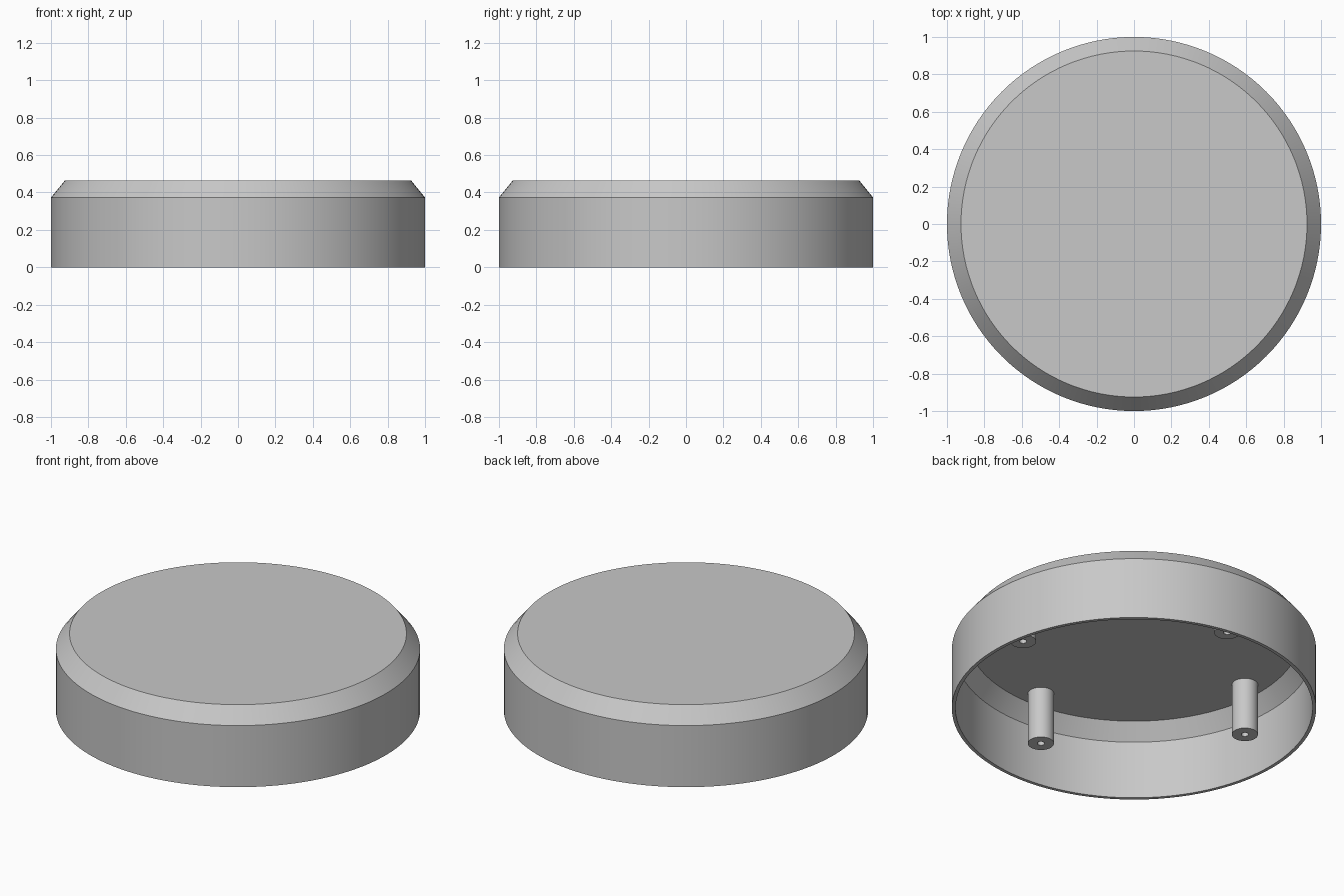
import bpy, bmesh, math
from mathutils import Vector

default_cube = bpy.data.objects.get("Cube")
if default_cube:
    bpy.data.objects.remove(default_cube, do_unlink=True)

# One plain grey for the whole model
grey = bpy.data.materials.new("plain_grey")
grey.use_nodes = True
colour = (0.58, 0.58, 0.58, 1)
grey.diffuse_color = colour
grey.node_tree.nodes["Principled BSDF"].inputs["Base Color"].default_value = colour


def lathe(name, profile, steps, location=(0, 0, 0)):
    """Revolve a list of (radius, height) points around the z axis."""
    bm = bmesh.new()
    verts = [bm.verts.new((r, 0, z)) for r, z in profile]
    edges = [bm.edges.new(pair) for pair in zip(verts, verts[1:])]
    bmesh.ops.spin(bm, geom=verts + edges, cent=(0, 0, 0), axis=(0, 0, 1),
                   angle=math.tau, steps=steps)
    bmesh.ops.remove_doubles(bm, verts=bm.verts, dist=0.0002)
    bmesh.ops.recalc_face_normals(bm, faces=bm.faces)
    mesh = bpy.data.meshes.new(name)
    bm.to_mesh(mesh)
    bm.free()
    mesh.materials.append(grey)
    obj = bpy.data.objects.new(name, mesh)
    obj.location = location
    bpy.context.collection.objects.link(obj)
    bpy.ops.object.select_all(action="DESELECT")
    obj.select_set(True)
    bpy.context.view_layer.objects.active = obj
    bpy.ops.object.shade_smooth_by_angle(angle=math.radians(30))
    return obj


# Hollow cap: chamfered outside, thin wall, open underneath
ceiling = 0.445
lathe("cap_shell", [(0, 0.465), (0.925, 0.465), (1, 0.373), (1, 0),
                    (0.98, 0), (0.98, 0.352), (0.91, ceiling), (0, ceiling)], 128)

# Four bored mounting posts hanging from the ceiling
post_bottom, post_radius, bore_radius = 0.13, 0.072, 0.02
post_profile = [(post_radius, ceiling), (post_radius, post_bottom),
                (bore_radius, post_bottom), (bore_radius, ceiling),
                (post_radius, ceiling)]
for i, side in enumerate(("left", "back", "right", "front")):
    angle = i * math.pi / 2
    spot = Vector((math.cos(angle), math.sin(angle), 0)) * 0.795
    lathe(side + "_post", post_profile, 32, spot)
